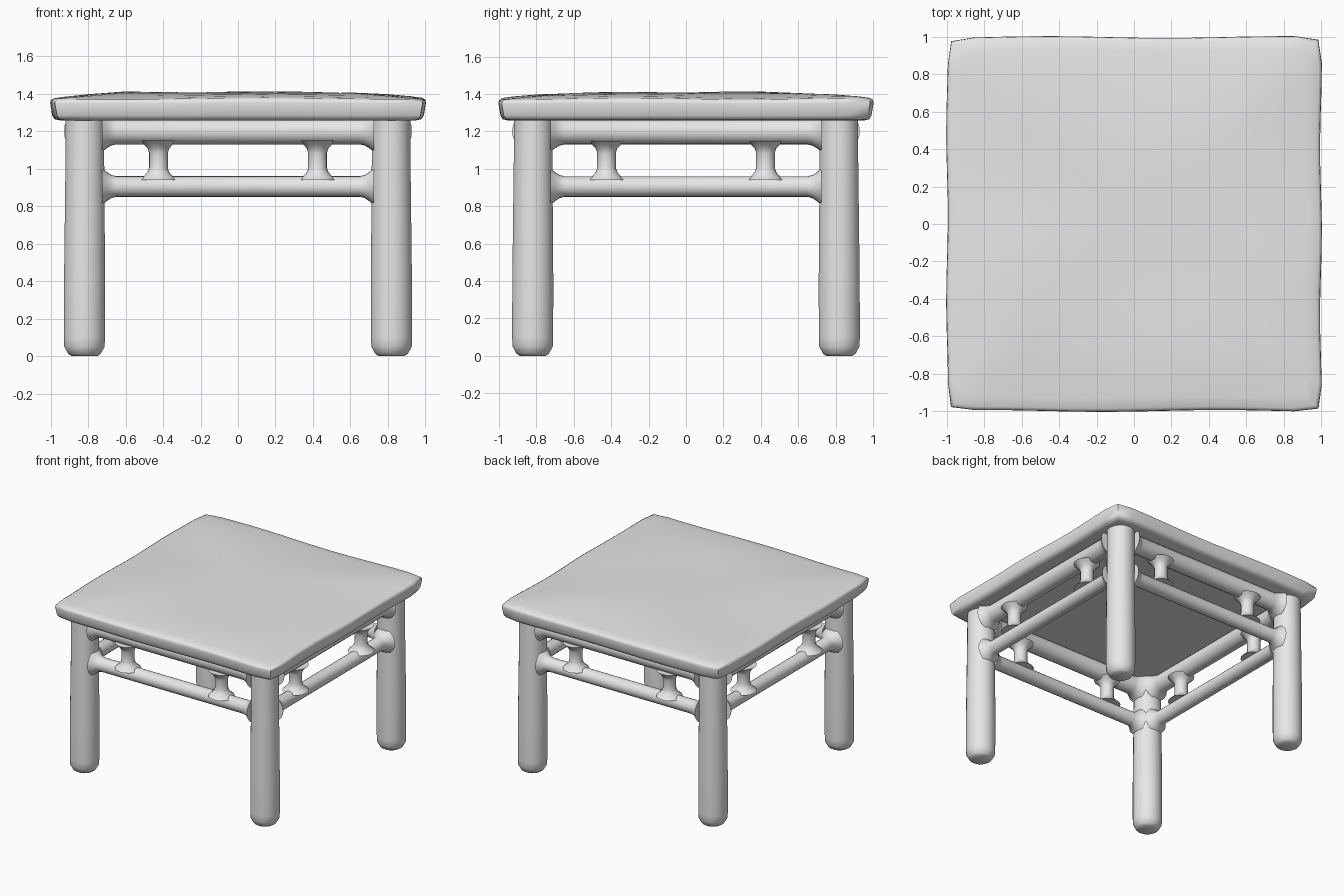
import bpy, bmesh, math
from mathutils import Vector, Matrix

cube = bpy.data.objects.get("Cube")
if cube:
    bpy.data.objects.remove(cube)

grey = bpy.data.materials.new("plain grey")
grey.use_nodes = True
grey.diffuse_color = (0.8, 0.8, 0.8, 1)
grey.node_tree.nodes["Principled BSDF"].inputs["Base Color"].default_value = (0.8, 0.8, 0.8, 1)


def loft(name, rings, angle):
    """Skin a list of point rings and cap both ends."""
    bm = bmesh.new()
    loops = [[bm.verts.new(p) for p in ring] for ring in rings]
    n = len(loops[0])
    for a, b in zip(loops, loops[1:]):
        for i in range(n):
            j = (i + 1) % n
            bm.faces.new((a[i], a[j], b[j], b[i]))
    bm.faces.new(loops[0][::-1])
    bm.faces.new(loops[-1])
    bmesh.ops.recalc_face_normals(bm, faces=bm.faces)
    mesh = bpy.data.meshes.new(name)
    bm.to_mesh(mesh)
    bm.free()
    mesh.materials.append(grey)
    obj = bpy.data.objects.new(name, mesh)
    bpy.context.collection.objects.link(obj)
    bpy.ops.object.select_all(action='DESELECT')
    obj.select_set(True)
    bpy.context.view_layer.objects.active = obj
    bpy.ops.object.shade_smooth_by_angle(angle=math.radians(angle))
    return obj


def turned(name, start, end, profile, sides=20):
    """Round bar from start to end; profile gives (distance, radius)."""
    start, end = Vector(start), Vector(end)
    rot = (end - start).to_track_quat('Z', 'Y')
    rings = []
    for d, r in profile:
        rings.append([start + rot @ Vector((r * math.cos(t), r * math.sin(t), d))
                      for t in (2 * math.pi * i / sides for i in range(sides))])
    return loft(name, rings, 50)


def flared(length, r, flare, reach):
    """Straight bar profile that swells softly into its joints."""
    half = [(0, r + flare), (reach * 0.3, r + flare * 0.55),
            (reach * 0.65, r + flare * 0.15), (reach, r)]
    return half + [(length - d, rad) for d, rad in reversed(half)]


# Table top: square rings with soft corners, worn edges and a low crown
def square_ring(half, z, steps=14, corner=0.035):
    pts = []
    for side in range(4):
        turn = Matrix.Rotation(side * math.pi / 2, 3, 'Z')
        for i in range(steps):
            u = -1 + 2 * i / steps
            inset = corner if i == 0 else 0
            p = turn @ Vector((half - inset * half * 0.5, u * half * (1 - inset * 0.5), z))
            wear = 1 - 0.005 * (1 + math.sin(5 * p.x + 7 * p.y)) * half
            crown = max(0, z - 1.34) * 0.12 * math.sin(4 * p.x + 1) * math.sin(5 * p.y)
            pts.append(Vector((p.x * wear, p.y * wear, z + crown)))
    return pts


top_profile = [(0.70, 1.26), (0.95, 1.258), (0.98, 1.265), (0.992, 1.285), (1.003, 1.35),
               (1.0, 1.366), (0.985, 1.375), (0.93, 1.382), (0.8, 1.393),
               (0.62, 1.404), (0.4, 1.406), (0.2, 1.406)]
loft("table_top", [square_ring(h, z) for h, z in top_profile], 60)

# Legs: round posts with softened feet
leg_profile = [(0, 0.07), (0.012, 0.088), (0.05, 0.109), (0.1, 0.111), (0.4, 0.111),
               (0.8, 0.107), (1.1, 0.104), (1.27, 0.104)]
C = 0.82
for sx, x_name in ((1, "left"), (-1, "right")):
    for sy, y_name in ((-1, "front"), (1, "back")):
        turned(f"{y_name}_{x_name}_leg", (sx * C, sy * C, 0),
               (sx * (C - 0.003), sy * (C - 0.003), 1.27), leg_profile)

# Each side: upper apron, lower rail and two short struts
J = 0.725
for k, side in enumerate(("front", "left", "back", "right")):
    turn = Matrix.Rotation(k * math.pi / 2, 3, 'Z')

    def at(x, z):
        return turn @ Vector((x, -C, z))

    turned(f"{side}_apron", at(-J, 1.2), at(J, 1.2), flared(2 * J, 0.07, 0.04, 0.075))
    turned(f"{side}_lower_rail", at(-J, 0.905), at(J, 0.905), flared(2 * J, 0.055, 0.045, 0.075))
    for x, label in ((-0.425, "a"), (0.425, "b")):
        turned(f"{side}_strut_{label}", at(x, 0.94), at(x, 1.15),
               flared(0.21, 0.05, 0.05, 0.065), 16)
